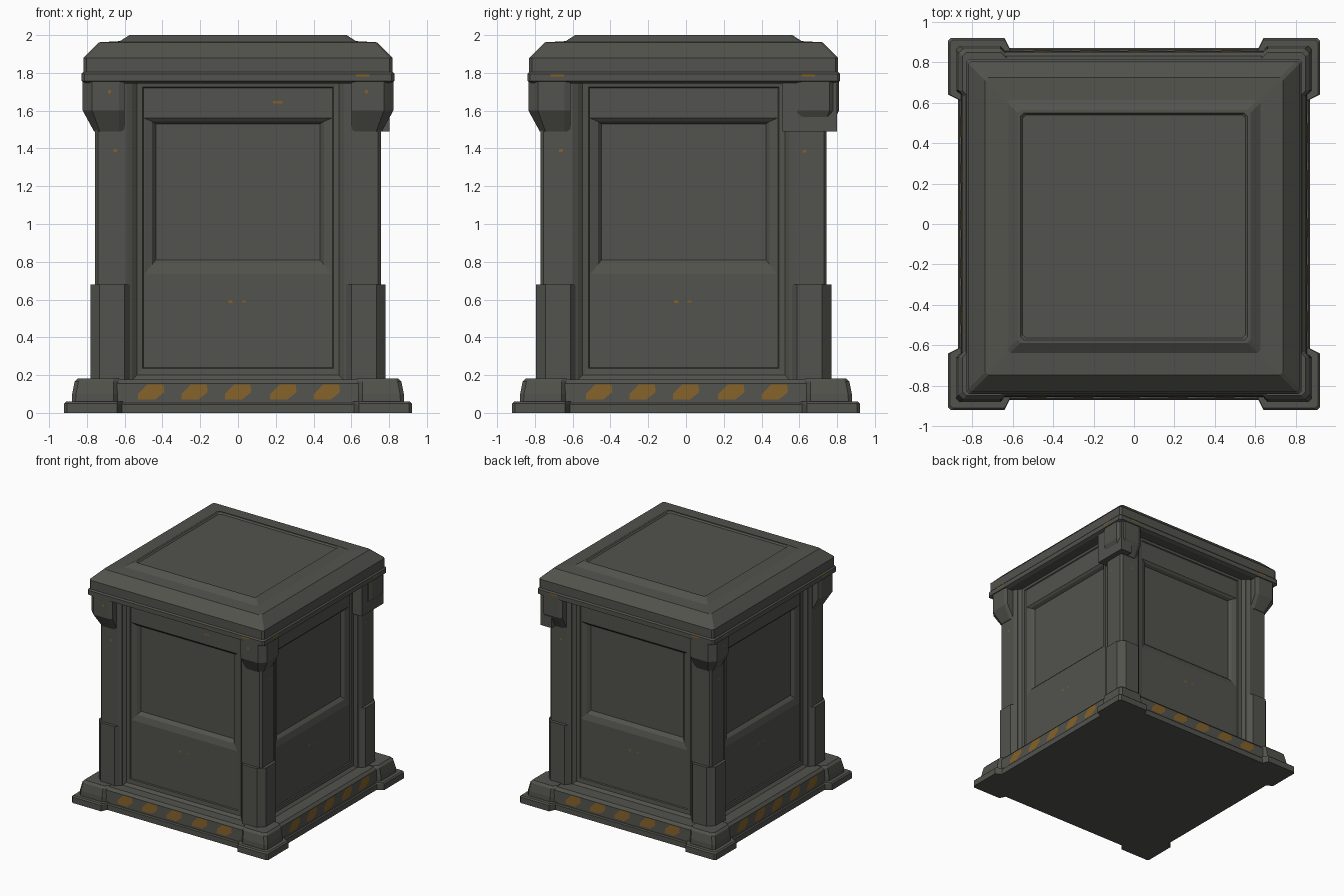
import bpy, bmesh, math

if "Cube" in bpy.data.objects:
    bpy.data.objects.remove(bpy.data.objects["Cube"])

def material(name, rgb):
    m = bpy.data.materials.new(name)
    m.diffuse_color = (*rgb, 1)
    m.use_nodes = True
    m.node_tree.nodes["Principled BSDF"].inputs["Base Color"].default_value = m.diffuse_color
    return m

GREY = material("dark olive grey", (0.085, 0.085, 0.074))
OCHRE = material("worn ochre", (0.23, 0.12, 0.022))
SHIFT = -0.012          # body sits slightly forward on its base

def finish(name, bm, mat, recalc=True, shift=0.0):
    if recalc:
        bmesh.ops.recalc_face_normals(bm, faces=bm.faces[:])
    me = bpy.data.meshes.new(name)
    bm.to_mesh(me)
    bm.free()
    me.materials.append(mat)
    ob = bpy.data.objects.new(name, me)
    ob.location.y = shift
    bpy.context.collection.objects.link(ob)
    return ob

def turn(x, y, k):
    for _ in range(k):
        x, y = -y, x
    return x, y

def loft(bm, rings):
    """Closed solid through rings of 3D points."""
    vs = [[bm.verts.new(p) for p in r] for r in rings]
    n = len(vs[0])
    for a, b in zip(vs, vs[1:]):
        for i in range(n):
            j = (i + 1) % n
            bm.faces.new((a[i], a[j], b[j], b[i]))
    bm.faces.new(vs[0][::-1])
    bm.faces.new(vs[-1])

def square_stack(name, profile, cut, shift=0.0):
    """Square tower with cut corners from (half width, z) steps."""
    bm = bmesh.new()
    rings = []
    for h, z in profile:
        ring = []
        for k in range(4):
            for p in ((h, h - cut), (h - cut, h)):
                ring.append((*turn(*p, k), z))
        rings.append(ring)
    loft(bm, rings)
    return finish(name, bm, GREY, shift=shift)

def corners(name, sections, shift=0.0):
    """Four corner pieces; section = (z, root, start, shoulder, outer, chamfer)."""
    bm = bmesh.new()
    for k in range(4):
        rings = []
        for z, root, start, shoulder, o, c in sections:
            half = [(o, o - c), (o, start + 0.03), (shoulder, start), (root, start)]
            poly = half + [(y, x) for x, y in half[::-1]]
            rings.append([(*turn(x, y, k), z) for x, y in poly])
        loft(bm, rings)
    return finish(name, bm, GREY, shift=shift)

def side_point(u, d, z, k):
    """u runs right, d outward, for the side number k (0 = front)."""
    return (*turn(u, -d, k), z)

# Base: foot plate, corner pads, stepped plinth
square_stack("foot_plate", [(0.87, 0), (0.87, 0.045), (0.862, 0.053)], 0.01)
corners("foot_corner_pads", [(0, 0.55, 0.61, 0.86, 0.92, 0.015),
                             (0.05, 0.55, 0.61, 0.86, 0.92, 0.015),
                             (0.06, 0.55, 0.61, 0.855, 0.91, 0.015)])
square_stack("plinth", [(0.855, 0.04), (0.85, 0.155), (0.83, 0.178)], 0.02)
corners("plinth_corner_blocks", [(0.05, 0.55, 0.63, 0.845, 0.88, 0.02),
                                 (0.10, 0.55, 0.63, 0.845, 0.878, 0.02),
                                 (0.165, 0.55, 0.63, 0.84, 0.865, 0.02),
                                 (0.183, 0.55, 0.63, 0.82, 0.848, 0.02)])

# Corner posts, boots and brackets
square_stack("core", [(0.62, 0.1), (0.62, 1.8)], 0.02, SHIFT)
corners("corner_posts", [(0.17, 0.58, 0.56, 0.742, 0.757, 0.015),
                         (1.76, 0.58, 0.56, 0.742, 0.757, 0.015)], SHIFT)
corners("post_boots", [(0.17, 0.58, 0.57, 0.745, 0.782, 0.05),
                       (0.68, 0.58, 0.57, 0.745, 0.782, 0.05)], SHIFT)
corners("top_brackets", [(1.49, 0.6, 0.60, 0.75, 0.762, 0.03),
                         (1.60, 0.6, 0.60, 0.81, 0.822, 0.05),
                         (1.76, 0.6, 0.60, 0.81, 0.822, 0.05)], SHIFT)

# Squared bracket on the back right corner
bm = bmesh.new()
loft(bm, [[(x, y, z) for x, y in ((0.7, 0.51), (0.803, 0.51), (0.803, 0.80), (0.7, 0.80))]
          for z in (1.49, 1.76)])
finish("square_bracket", bm, GREY)

# Side panels: sloped frame, lower panel, recessed upper panel
bm = bmesh.new()
for k in range(4):
    def ring(h, z0, z1, d):
        return [bm.verts.new(side_point(u, d, z, k))
                for u, z in ((-h, z0), (h, z0), (h, z1), (-h, z1))]
    def rings(*specs):
        made = [ring(*s) for s in specs]
        for a, b in zip(made, made[1:]):
            for i in range(4):
                j = (i + 1) % 4
                bm.faces.new((a[i], a[j], b[j], b[i]))
        return made[-1]
    rings((0.565, 0.17, 1.76, 0.742), (0.535, 0.20, 1.745, 0.715),
          (0.505, 0.235, 1.725, 0.712), (0.50, 0.24, 1.72, 0.704))
    bm.faces.new(ring(0.50, 0.24, 0.73, 0.704))
    bm.faces.new(rings((0.50, 0.73, 1.72, 0.704), (0.495, 0.735, 1.56, 0.704),
                       (0.455, 0.785, 1.543, 0.69), (0.435, 0.81, 1.53, 0.665)))
finish("side_panels", bm, GREY, False, SHIFT)

# Lid with rim, sloped shoulder and raised border around the top panel
square_stack("lid", [(0.80, 1.745), (0.828, 1.757), (0.828, 1.795), (0.818, 1.806),
                     (0.818, 1.88), (0.735, 1.962), (0.625, 1.968), (0.575, 2.0),
                     (0.56, 2.0), (0.55, 1.988)], 0.015, SHIFT)

# Slanted hazard stripes on the plinth
STRIPE = ((-0.07, 0.07), (0.02, 0.07), (0.07, 0.11), (0.065, 0.15),
          (-0.02, 0.15), (-0.07, 0.10))
bm = bmesh.new()
for k in range(4):
    for u0 in (-0.46, -0.23, 0.0, 0.24, 0.47):
        bm.faces.new([bm.verts.new(side_point(u0 + u, 0.8575 - 0.045 * (z - 0.04), z, k))
                      for u, z in STRIPE])
finish("hazard_stripes", bm, OCHRE, False)

# Small worn paint chips: (sides, u, z, depth, half width, half height)
CHIPS = (((0, 3), -0.68, 1.70, 0.824, 0.008, 0.01), ((0,), 0.68, 1.70, 0.824, 0.008, 0.01),
         ((0, 1, 2, 3), -0.65, 1.39, 0.759, 0.01, 0.008), ((1, 3), 0.64, 1.385, 0.759, 0.01, 0.006),
         ((0, 1, 2, 3), -0.04, 0.59, 0.706, 0.011, 0.008),
         ((0, 1, 2, 3), 0.03, 0.59, 0.706, 0.01, 0.006),
         ((0,), 0.21, 1.645, 0.706, 0.025, 0.006),
         ((0, 1, 2, 3), 0.66, 1.787, 0.83, 0.035, 0.007),
         ((1, 2, 3), -0.67, 1.787, 0.83, 0.035, 0.007))
bm = bmesh.new()
for sides, u, z, d, w, h in CHIPS:
    for k in sides:
        bm.faces.new([bm.verts.new(side_point(u + a * w, d, z + b * h, k))
                      for a, b in ((-1, -1), (1, -1), (1, 1), (-1, 1))])
finish("paint_chips", bm, OCHRE, False, SHIFT)
